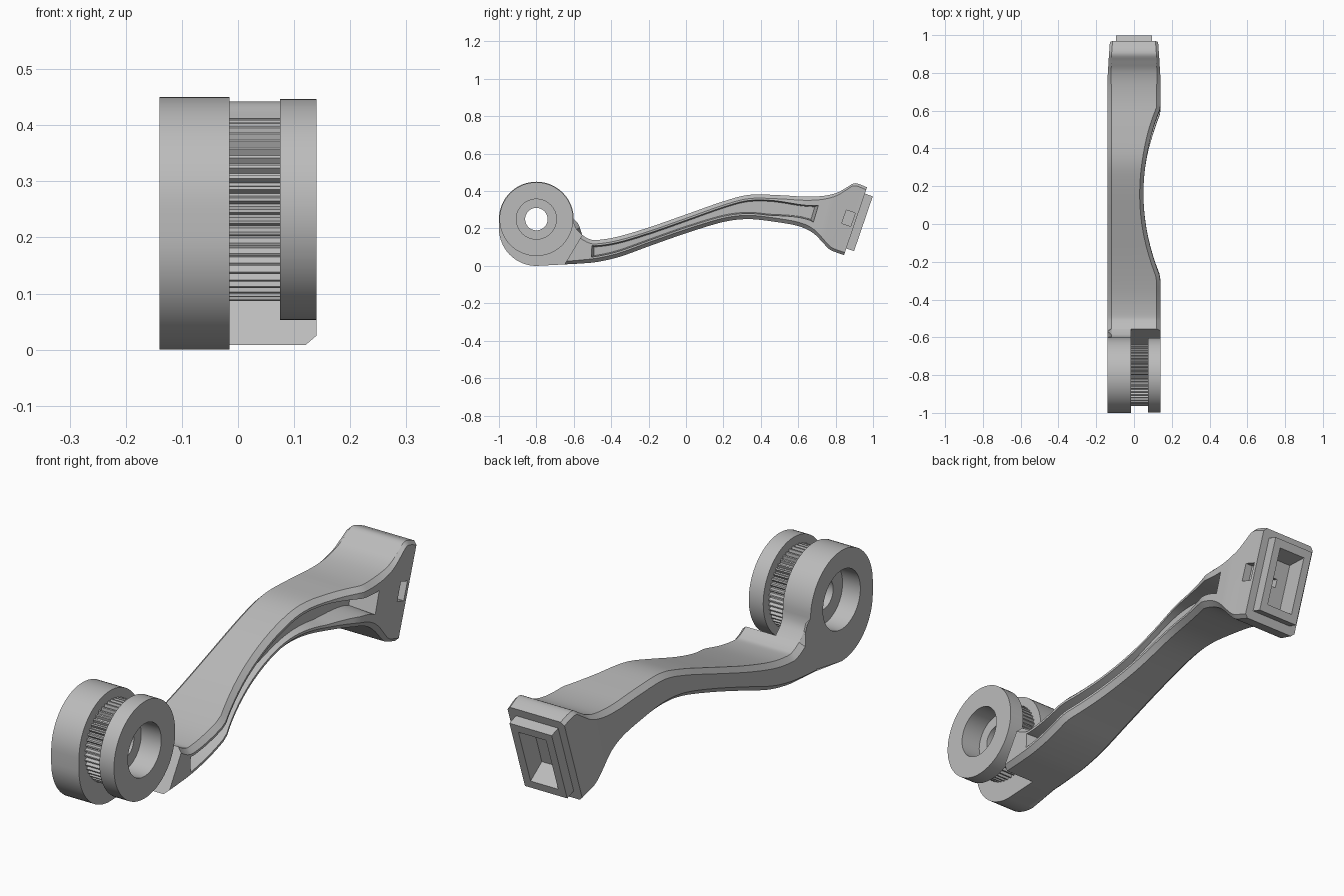
import bpy, bmesh, math
from mathutils import Vector

if "Cube" in bpy.data.objects:
    bpy.data.objects.remove(bpy.data.objects["Cube"])

grey = bpy.data.materials.new("plain_grey")
grey.use_nodes = True
grey.diffuse_color = (0.5, 0.5, 0.5, 1)
grey.node_tree.nodes["Principled BSDF"].inputs["Base Color"].default_value = (0.5, 0.5, 0.5, 1)

HALF = 0.14          # half width of the body
CHAMFER = 0.02
AXIS = (-0.8, 0.25)  # pivot position in y, z


def make_object(name, bm):
    bmesh.ops.recalc_face_normals(bm, faces=bm.faces)
    mesh = bpy.data.meshes.new(name)
    bm.to_mesh(mesh)
    bm.free()
    mesh.materials.append(grey)
    obj = bpy.data.objects.new(name, mesh)
    bpy.context.collection.objects.link(obj)
    return obj


def circle(radius, count=64, center=AXIS, start=0, end=360, closed=True):
    steps = count if closed else count - 1
    angles = [math.radians(start + (end - start) * i / steps) for i in range(count)]
    return [(center[0] + radius * math.cos(a), center[1] + radius * math.sin(a)) for a in angles]


def prism(name, outline, x0, x1, chamfer_x=None, keep_last=False):
    """Extrude a y-z outline along x, optionally chamfering one end."""
    bm = bmesh.new()
    n = len(outline)
    a, b = [[bm.verts.new((x, y, z)) for y, z in outline] for x in (x0, x1)]
    bm.faces.new(a)
    bm.faces.new(b)
    for i in range(n):
        j = (i + 1) % n
        bm.faces.new((a[i], a[j], b[j], b[i]))
    if chamfer_x is not None:
        rim = a if chamfer_x == x0 else b
        last = n - 1 if keep_last else n
        edges = [bm.edges.get((rim[i], rim[(i + 1) % n])) for i in range(last)]
        bmesh.ops.bevel(bm, geom=edges, offset=CHAMFER, segments=1, affect='EDGES')
    return make_object(name, bm)


def cut(obj, outline, x0, x1):
    """Subtract a prism from an object."""
    cutter = prism("cutter", outline, x0, x1)
    cutter.hide_render = True
    mod = obj.modifiers.new("cut", 'BOOLEAN')
    mod.operation = 'DIFFERENCE'
    mod.solver = 'EXACT'
    mod.object = cutter
    bpy.context.view_layer.objects.active = obj
    bpy.ops.object.modifier_apply(modifier=mod.name)
    bpy.data.objects.remove(cutter)


def ramp(v, a, b):
    return min(1, max(0, (v - a) / (b - a)))


# Arm stations: top y, top z, bottom y, bottom z
stations = [Vector(s) for s in (
    (-.555, .165, -.65, .008), (-.52, .145, -.56, .013), (-.48, .138, -.47, .022),
    (-.37, .155, -.35, .05), (-.2, .205, -.19, .108), (0, .275, .01, .178),
    (.2, .345, .2, .235), (.34, .38, .33, .25), (.5, .378, .46, .238),
    (.64, .37, .6, .213), (.74, .375, .68, .175), (.81, .392, .74, .115),
    (.86, .42, .765, .09), (.905, .442, .79, .077), (.968, .42, .845, .058))]


def smooth(points, steps):
    """Catmull-Rom interpolation through the stations."""
    out = []
    for i in range(len(points) - 1):
        p0, p1, p2 = points[max(i - 1, 0)], points[i], points[i + 1]
        p3 = points[min(i + 2, len(points) - 1)]
        for k in range(steps):
            t = k / steps
            out.append(p1 + t * 0.5 * (p2 - p0 + t * (2 * p0 - 5 * p1 + 4 * p2 - p3
                       + t * (3 * p1 - p0 - 3 * p2 + p3))))
    return out + [points[-1]]


def scoop(y):
    """Depth of the concave waist on the +x side."""
    return 0.09 * max(0, 1 - ((y - 0.16) / 0.44) ** 2)


def section(s):
    top, bottom = Vector((s[0], s[1])), Vector((s[2], s[3]))
    length = (bottom - top).length
    down = (bottom - top) / length
    y = (s[0] + s[2]) / 2
    half = HALF - 0.012 * ramp(y, 0.75, 0.9)
    left, right = -half, half - scoop(y)
    c = CHAMFER - 0.006 * ramp(y, 0.7, 0.85)
    g = 0.03 + 0.022 * ramp(y, 0.45, 0.68)
    floor, lip = right, 0
    if -0.5 < y < 0.69:
        floor, lip = 0.03 + 0.06 * ramp(-y, 0, 0.5), 0.006
    low = length - g
    ring = [(left + c, 0), (left, c), (left, length - c), (left + c, length),
            (right - c, length), (right, length - c), (right, low), (floor, low - lip),
            (floor, g + lip), (right, g), (right, c), (right - c, 0)]
    return [(x, *(top + down * d)) for x, d in ring]


# Curved arm with the side channel
bm = bmesh.new()
loops = [[bm.verts.new(p) for p in section(s)] for s in smooth(stations, 5)]
for a, b in zip(loops, loops[1:]):
    for i in range(len(a)):
        j = (i + 1) % len(a)
        bm.faces.new((a[i], a[j], b[j], b[i]))
bm.faces.new(loops[0])
bm.faces.new(loops[-1])
arm = make_object("arm", bm)

# Tilted frame of the rear end
up = Vector((0.323, 0.946))
out = Vector((0.946, -0.323))
rear = Vector((0.906, 0.24))


def tilted(*points):
    return [tuple(rear + out * n + up * v) for n, v in points]


# Rear plug, its tapered pocket and the latch openings
plug = prism("rear_plug", tilted((-.01, -.155), (.045, -.155), (.045, .155), (-.01, .155)), -.095, .095)
pocket = tilted((.06, -.125), (.06, .125), (-.04, .095), (-.04, -.095))
for part in (arm, plug):
    cut(part, pocket, -.062, .062)
cut(arm, tilted((-.07, -.015), (-.03, -.015), (-.03, .02), (-.07, .02)), -.016, .016)
cut(arm, tilted((-.065, -.035), (-.015, -.035), (-.015, .04), (-.065, .04)), .1, .2)

# Large ring body joined to the arm
outline = [(-.555, .165), (-.585, .195), (-.598, .225)]
outline += circle(0.2, 33, AXIS, 0, 180, False)
outline += circle(0.2, 17, (-.8, .2), 180, 270, False)
outline += [(-.65, .008)]
ring_body = prism("ring_body", outline, -HALF, -.015, -HALF, keep_last=True)
cut(ring_body, circle(.12), -.2, -.06)
cut(ring_body, circle(.06), -.2, .2)

# Knurled hub
teeth = 50
outer, inner = circle(.163, teeth * 4), circle(.151, teeth * 4)
knurl = [(outer if i % 4 < 2 else inner)[i] for i in range(teeth * 4)]
hub = prism("knurled_hub", knurl, -.015, .075)
cut(hub, circle(.107), .05, .2)
cut(hub, circle(.06), -.2, .2)

# Outer disc
disc = prism("outer_disc", circle(.197), .075, HALF, HALF)
cut(disc, circle(.107), 0, .2)

# Shading
bpy.ops.object.select_all(action='DESELECT')
for part in (arm, plug, ring_body, hub, disc):
    part.select_set(True)
    bpy.context.view_layer.objects.active = part
bpy.ops.object.shade_smooth_by_angle(angle=math.radians(25))
